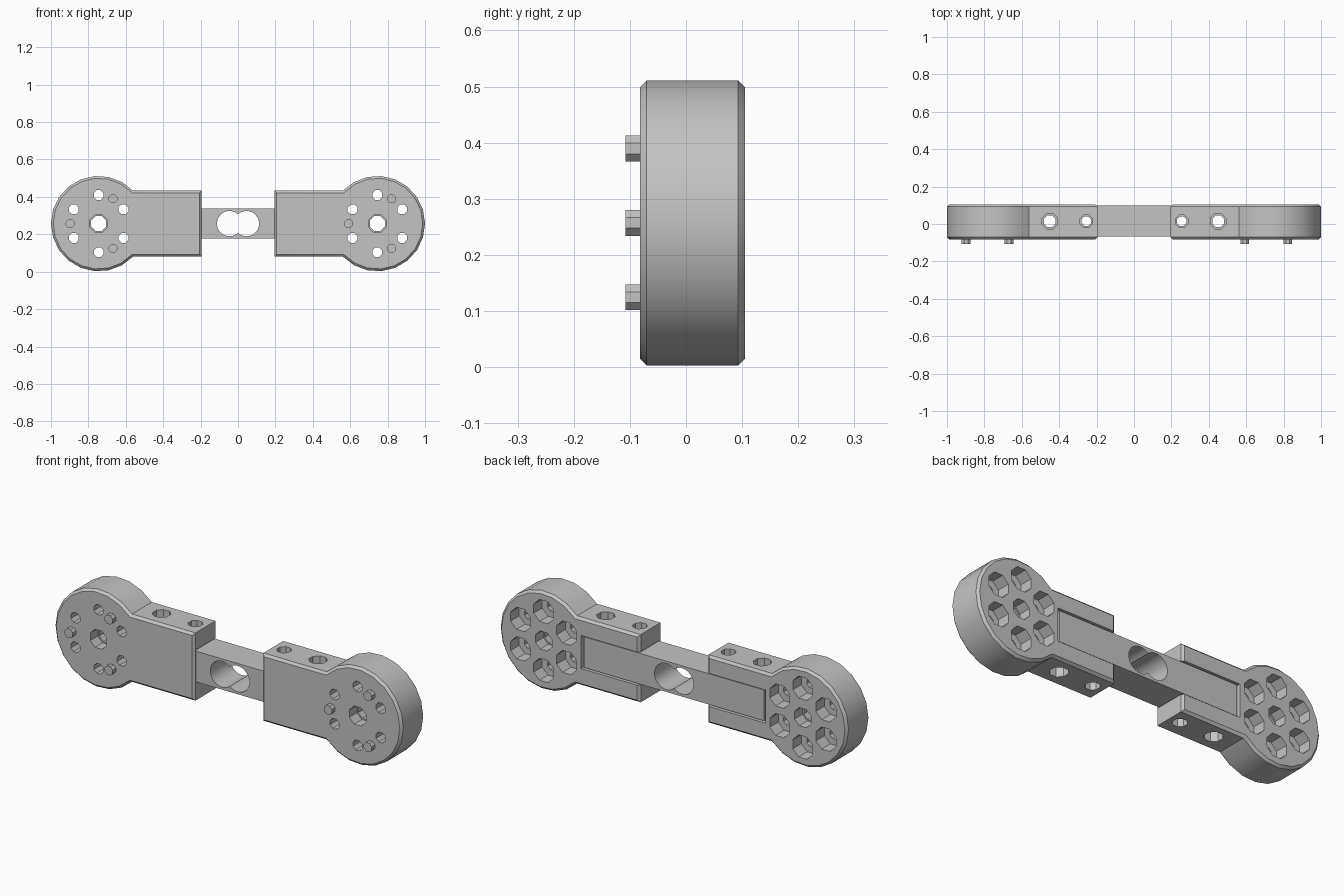
import bpy, bmesh, math
from mathutils import Matrix, Vector

if "Cube" in bpy.data.objects:
    bpy.data.objects.remove(bpy.data.objects["Cube"])

MID = 0.257               # height of the centre line
HUB_X, HUB_R = 0.745, 0.255
ARM_X, ARM_H = 0.195, 0.176
FRONT, BACK = -0.082, 0.105
RING = 0.153              # radius of the hole circle
SCREWS = ((0.255, 0.036, 0.027), (0.45, 0.045, 0.034))

grey = bpy.data.materials.new("plain grey")
grey.use_nodes = True
grey.diffuse_color = (0.55, 0.55, 0.55, 1)
grey.node_tree.nodes["Principled BSDF"].inputs["Base Color"].default_value = (0.55, 0.55, 0.55, 1)


def finish(bm, name):
    bmesh.ops.recalc_face_normals(bm, faces=bm.faces)
    mesh = bpy.data.meshes.new(name)
    bm.to_mesh(mesh)
    bm.free()
    mesh.materials.append(grey)
    ob = bpy.data.objects.new(name, mesh)
    bpy.context.collection.objects.link(ob)
    return ob


def add_box(bm, lo, hi):
    lo, hi = Vector(lo), Vector(hi)
    m = Matrix.Translation((lo + hi) / 2) @ Matrix.Diagonal((*(hi - lo), 1))
    bmesh.ops.create_cube(bm, size=1, matrix=m)


def add_rod(bm, a, b, r, sides=8):
    a, b = Vector(a), Vector(b)
    turn = (b - a).to_track_quat('Z', 'Y').to_matrix().to_4x4()
    spin = Matrix.Rotation(math.pi / sides, 4, 'Z')
    bmesh.ops.create_cone(bm, cap_ends=True, segments=sides, radius1=r, radius2=r,
                          depth=(b - a).length,
                          matrix=Matrix.Translation((a + b) / 2) @ turn @ spin)


def cut(ob, bm):
    """Subtract a temporary cutter from the object."""
    cutter = finish(bm, "cutter")
    cutter.hide_render = True
    mod = ob.modifiers.new("cut", 'BOOLEAN')
    mod.operation, mod.solver, mod.object = 'DIFFERENCE', 'EXACT', cutter
    bpy.context.view_layer.objects.active = ob
    bpy.ops.object.modifier_apply(modifier=mod.name)
    bpy.data.objects.remove(cutter)


def smooth(ob):
    bpy.ops.object.select_all(action='DESELECT')
    ob.select_set(True)
    bpy.context.view_layer.objects.active = ob
    bpy.ops.object.shade_smooth_by_angle(angle=math.radians(30))


def ring_point(s, degrees, y):
    a = math.radians(degrees)
    return (s * HUB_X + RING * math.cos(a), y, MID + RING * math.sin(a))


def bracket(s, side):
    # Round hub and square arm as one outline, extruded and chamfered
    sweep = math.pi - math.asin(ARM_H / HUB_R)
    outline = [(ARM_X, -ARM_H)]
    for i in range(17):
        a = -sweep + 2 * sweep * i / 16
        outline.append((HUB_X + HUB_R * math.cos(a), HUB_R * math.sin(a)))
    outline.append((ARM_X, ARM_H))
    bm = bmesh.new()
    face = bm.faces.new([bm.verts.new((s * x, FRONT, MID + z)) for x, z in outline])
    ext = bmesh.ops.extrude_face_region(bm, geom=[face], use_keep_orig=True)
    new = [v for v in ext["geom"] if isinstance(v, bmesh.types.BMVert)]
    bmesh.ops.translate(bm, verts=new, vec=(0, BACK - FRONT, 0))
    bmesh.ops.recalc_face_normals(bm, faces=bm.faces)
    rims = [e for e in bm.edges if abs(e.verts[0].co.y - e.verts[1].co.y) < 1e-4]
    bmesh.ops.bevel(bm, geom=rims, offset=0.012, segments=1, affect='EDGES')
    ob = finish(bm, side + "_bracket")

    # Pocket for the bar
    bm = bmesh.new()
    xs = sorted((s * 0.1, s * 0.53))
    add_box(bm, (xs[0], -0.068, MID - 0.086), (xs[1], 0.2, MID + 0.086))
    cut(ob, bm)

    # Through holes in the hub and the arm
    bm = bmesh.new()
    for k in range(6):
        add_rod(bm, ring_point(s, 30 + 60 * k, -0.3), ring_point(s, 30 + 60 * k, 0.3), 0.028)
    add_rod(bm, (s * HUB_X, -0.3, MID), (s * HUB_X, 0.3, MID), 0.043)
    for x, r, _ in SCREWS:
        add_rod(bm, (s * x, 0.015, -0.2), (s * x, 0.015, 0.7), r)
    cut(ob, bm)

    # Wider seats at the back, and one at the front of the centre hole
    bm = bmesh.new()
    for k in range(6):
        add_rod(bm, ring_point(s, 30 + 60 * k, 0.035), ring_point(s, 30 + 60 * k, 0.3), 0.062)
    add_rod(bm, (s * HUB_X, -0.3, MID), (s * HUB_X, -0.02, MID), 0.051)
    add_rod(bm, (s * HUB_X, 0.04, MID), (s * HUB_X, 0.3, MID), 0.051)
    cut(ob, bm)
    smooth(ob)

    # Locating pins on the front
    bm = bmesh.new()
    for a in (60, 180, 300):
        add_rod(bm, ring_point(s, a, -0.108), ring_point(s, a, FRONT + 0.004), 0.025)
    finish(bm, side + "_pins")


bracket(1, "left")
bracket(-1, "right")

# Bar joining the brackets
bm = bmesh.new()
add_box(bm, (-0.517, -0.067, MID - 0.08), (0.517, 0.098, MID + 0.08))
bar = finish(bm, "centre_bar")
for x in (-0.045, 0.045):
    bm = bmesh.new()
    add_rod(bm, (x, -0.3, MID), (x, 0.3, MID), 0.068, 20)
    cut(bar, bm)
bm = bmesh.new()
for s in (-1, 1):
    for x, _, r in SCREWS:
        add_rod(bm, (s * x, 0.015, -0.2), (s * x, 0.015, 0.7), r)
cut(bar, bm)
smooth(bar)
